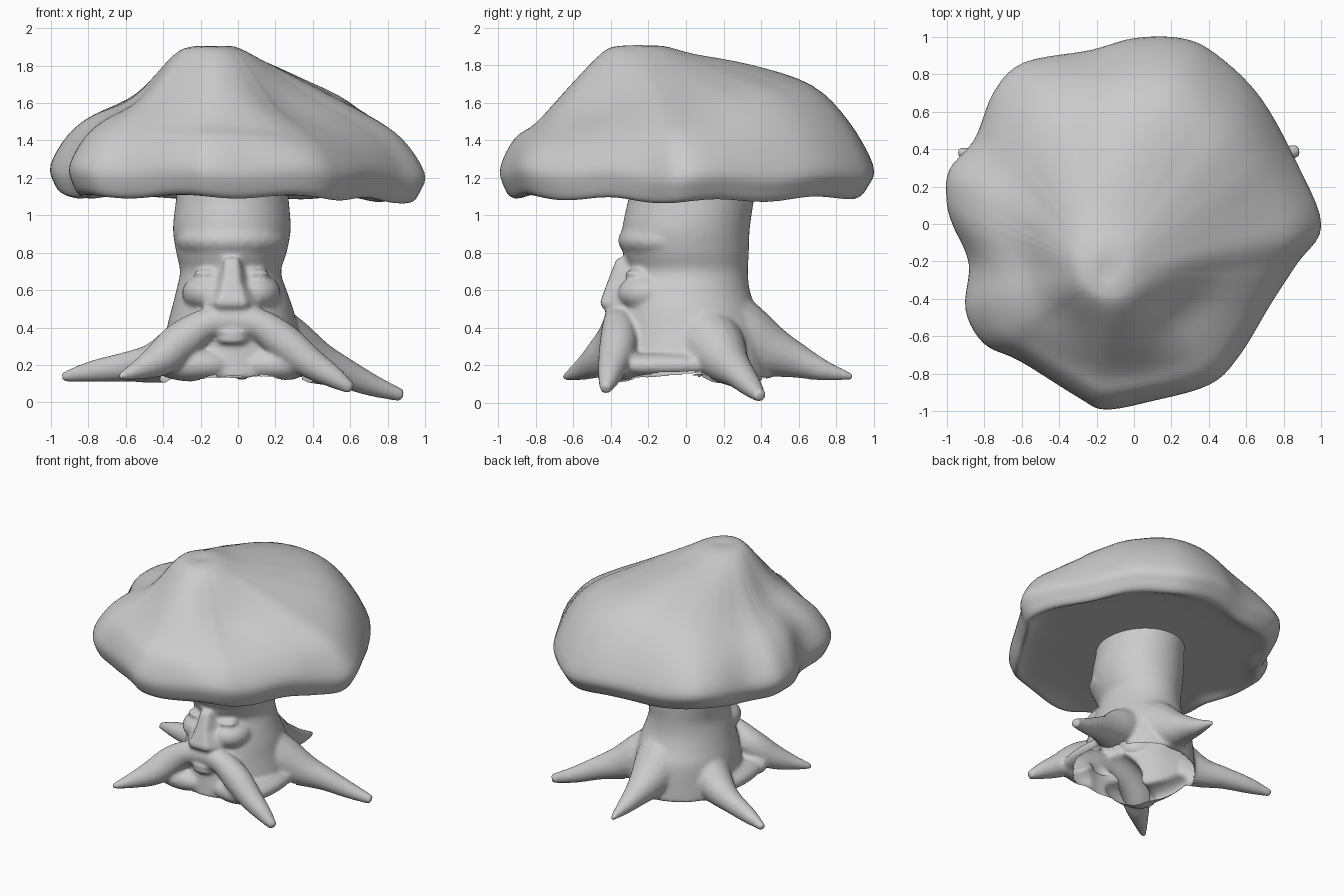
import bpy, bmesh, math
from mathutils import Matrix, Vector

if "Cube" in bpy.data.objects:
    bpy.data.objects.remove(bpy.data.objects["Cube"])


def spline(pts, steps, closed=False):
    """Catmull-Rom through points of any dimension."""
    n, out = len(pts), []
    for i in range(n if closed else n - 1):
        idx = [(i + k) % n if closed else min(max(i + k, 0), n - 1) for k in (-1, 0, 1, 2)]
        p = [pts[j] for j in idx]
        for s in range(steps):
            t = s / steps
            out.append(tuple(0.5 * (2 * b + (c - a) * t + (2 * a - 5 * b + 4 * c - d) * t * t
                                    + (3 * b - a - 3 * c + d) * t ** 3) for a, b, c, d in zip(*p)))
    if not closed:
        out.append(tuple(pts[-1]))
    return out


def loft(bm, rings):
    """Skin closed rings of points and cap both ends."""
    vs = [[bm.verts.new(p) for p in ring] for ring in rings]
    n = len(vs[0])
    faces = [bm.faces.new((a[i], a[(i + 1) % n], b[(i + 1) % n], b[i]))
             for a, b in zip(vs, vs[1:]) for i in range(n)]
    faces += [bm.faces.new(vs[0]), bm.faces.new(vs[-1])]
    bmesh.ops.recalc_face_normals(bm, faces=faces)


def make_object(name, bm):
    mesh = bpy.data.meshes.new(name)
    bm.to_mesh(mesh)
    bm.free()
    ob = bpy.data.objects.new(name, mesh)
    bpy.context.collection.objects.link(ob)
    return ob


def smooth(ob):
    for p in ob.data.polygons:
        p.use_smooth = True


# Canopy: lobed outline, off-centre peak, hollow underside
outline = [(1, -.01), (.87, .32), (.67, .68), (.43, .91), (.25, .99), (0, .99), (-.235, .925),
           (-.59, .86), (-.75, .70), (-.85, .45), (-.985, .29), (-1, .13), (-.97, 0), (-.88, -.21),
           (-.90, -.455), (-.80, -.64), (-.61, -.73), (-.29, -.93), (-.155, -.99), (.085, -.947),
           (.406, -.856), (.567, -.695), (.727, -.43), (.87, -.21)]
# Heights at 1/4, 1/2, 3/4 and 9/10 of the way out, every 45 degrees from +x
heights = [(1.83, 1.68, 1.53, 1.41), (1.85, 1.76, 1.66, 1.49), (1.86, 1.80, 1.69, 1.50),
           (1.85, 1.71, 1.57, 1.43), (1.85, 1.62, 1.53, 1.43), (1.86, 1.64, 1.50, 1.40),
           (1.87, 1.69, 1.49, 1.41), (1.84, 1.58, 1.45, 1.36)]
round_heights = spline(heights, 20, True)
peak = Vector((-.15, -.27))
columns = []
for n, (x, y) in enumerate(spline(outline, 5, True)):
    ang = math.atan2(y, x)
    h = round_heights[int(ang / math.tau * 160) % 160]
    circle = Vector((math.cos(ang), math.sin(ang))) * .96
    edge = Vector((x, y))
    low = -.03 * max(0, x) ** 2 + .012 * math.sin(9 * ang)
    prof = [(.02, 1.9), (.12, 1.902), (.25, h[0]), (.5, h[1]), (.75, h[2]), (.9, h[3]),
            (1, 1.26 + low), (.98, 1.16 + low), (.93, 1.1 + low), (.82, 1.12), (.5, 1.125), (.03, 1.12)]
    col = []
    for k, (t, z) in enumerate(spline(prof, 4)):
        w = min(t, 1) ** 1.6
        rim = edge * w + circle * (1 - w)
        c = peak if k <= 24 else peak * max(0, 1 - (k - 24) / 12)
        col.append((*(c + (rim - c) * t), z))
    columns.append(col)
bm = bmesh.new()
loft(bm, list(zip(*columns)))
canopy = make_object("canopy", bm)
smooth(canopy)
mod = canopy.modifiers.new("soften", 'SMOOTH')
mod.factor, mod.iterations = .5, 2

# Trunk column: z, centre x, centre y, radius x, radius y
bm = bmesh.new()
sections = [(1.2, -.03, .04, .30, .34), (1.1, -.03, .03, .30, .335), (.93, -.033, .0, .315, .34),
            (.8, -.035, .0, .295, .335), (.7, -.04, .015, .27, .315), (.6, -.035, .005, .295, .335),
            (.5, -.03, .01, .325, .365), (.4, -.03, .02, .35, .40), (.25, -.02, .02, .38, .42),
            (.13, -.02, .02, .39, .43)]
loft(bm, [[(cx + rx * math.cos(k * math.pi / 24), cy + ry * math.sin(k * math.pi / 24), z)
           for k in range(48)] for z, cx, cy, rx, ry in spline(sections, 4)])


def blob(loc, size):
    bmesh.ops.create_icosphere(bm, subdivisions=3, radius=1,
                               matrix=Matrix.Translation(loc) @ Matrix.Diagonal((*size, 1)))


def tube(path):
    """Round tapering tube through x, y, z, radius points."""
    pts = spline(path, 5)
    rings = []
    for i, (x, y, z, r) in enumerate(pts):
        d = Vector(pts[min(i + 1, len(pts) - 1)][:3]) - Vector(pts[max(i - 1, 0)][:3])
        side = d.cross(Vector((0, 0, 1))).normalized()
        up = side.cross(d).normalized()
        rings.append([Vector((x, y, z)) + r * (math.cos(k * math.pi / 8) * side
                      + math.sin(k * math.pi / 8) * up) for k in range(16)])
    loft(bm, rings)


# Roots (the front pair rises into a moustache)
roots = [
    [(-.07, -.36, .44, .075), (.1, -.36, .42, .085), (.24, -.36, .325, .1), (.38, -.385, .215, .085),
     (.51, -.41, .135, .06), (.61, -.43, .07, .03)],
    [(.01, -.36, .44, .075), (-.16, -.36, .42, .085), (-.3, -.38, .33, .105), (-.41, -.46, .235, .095),
     (-.53, -.56, .175, .055), (-.635, -.65, .135, .018)],
    [(.08, .05, .36, .23), (.26, .15, .29, .175), (.42, .22, .215, .12), (.56, .28, .16, .085),
     (.72, .345, .09, .06), (.88, .395, .035, .033)],
    [(-.1, .05, .36, .23), (-.29, .13, .27, .165), (-.45, .2, .21, .11), (-.6, .27, .19, .08),
     (-.78, .335, .165, .058), (-.94, .39, .135, .025)],
    [(0, .12, .42, .26), (.01, .29, .35, .2), (.01, .44, .28, .145), (.01, .59, .225, .095),
     (.02, .74, .172, .055), (.02, .89, .14, .017)]]
for path in roots:
    tube(path)

# Webs of bark: chin corners and between the roots
blob((-.24, -.33, .2), (.22, .12, .09))
blob((.2, -.31, .2), (.2, .12, .09))
blob((.3, -.1, .2), (.13, .34, .07))
blob((-.34, -.1, .2), (.13, .34, .07))

# Heavy forehead, cheeks and closed eyelids
blob((-.035, -.09, .865), (.3, .275, .13))
for s in (-1, 1):
    blob((-.035 + s * .125, -.2, .585), (.14, .165, .105))
    blob((-.035 + s * .13, -.26, .69), (.075, .065, .022))
# Lips
blob((-.03, -.39, .335), (.085, .055, .028))
blob((-.03, -.39, .375), (.095, .06, .014))


# Nose wedge: half width, front half width, back y, front y, z from bridge to nostrils
def nose_ring(w, wf, back, front, z):
    return [(-.035 + a, b, z) for a, b in
            ((-w, -.2), (-w, back), (-wf, front), (wf, front), (w, back), (w, -.2))]


loft(bm, [nose_ring(.05, .035, -.3, -.37, .77), nose_ring(.09, .045, -.32, -.42, .64),
          nose_ring(.15, .075, -.35, -.46, .53), nose_ring(.14, .07, -.35, -.44, .5)])

# Fuse everything into one smooth skin
trunk = make_object("trunk_with_face_and_roots", bm)
mod = trunk.modifiers.new("fuse", 'REMESH')
mod.mode = 'VOXEL'
mod.voxel_size = .014
mod = trunk.modifiers.new("soften", 'SMOOTH')
mod.factor, mod.iterations = .5, 8
bpy.context.view_layer.update()
fused = bpy.data.meshes.new_from_object(trunk.evaluated_get(bpy.context.evaluated_depsgraph_get()))
trunk.modifiers.clear()

# Open the underside of the hollow trunk
bm = bmesh.new()
bm.from_mesh(fused)
base = [f for f in bm.faces if f.normal.z < -.7 and f.calc_center_median().z < .17
        and f.calc_center_median().xy.length < .43]
bmesh.ops.delete(bm, geom=base, context='FACES')
# Drop any hidden pockets: keep only the largest connected shell
todo, shells = set(bm.verts), []
while todo:
    stack, shell = [todo.pop()], []
    while stack:
        v = stack.pop()
        shell.append(v)
        for e in v.link_edges:
            o = e.other_vert(v)
            if o in todo:
                todo.remove(o)
                stack.append(o)
    shells.append(shell)
for shell in sorted(shells, key=len)[:-1]:
    bmesh.ops.delete(bm, geom=shell, context='VERTS')
bm.to_mesh(fused)
bm.free()
trunk.data = fused
smooth(trunk)
